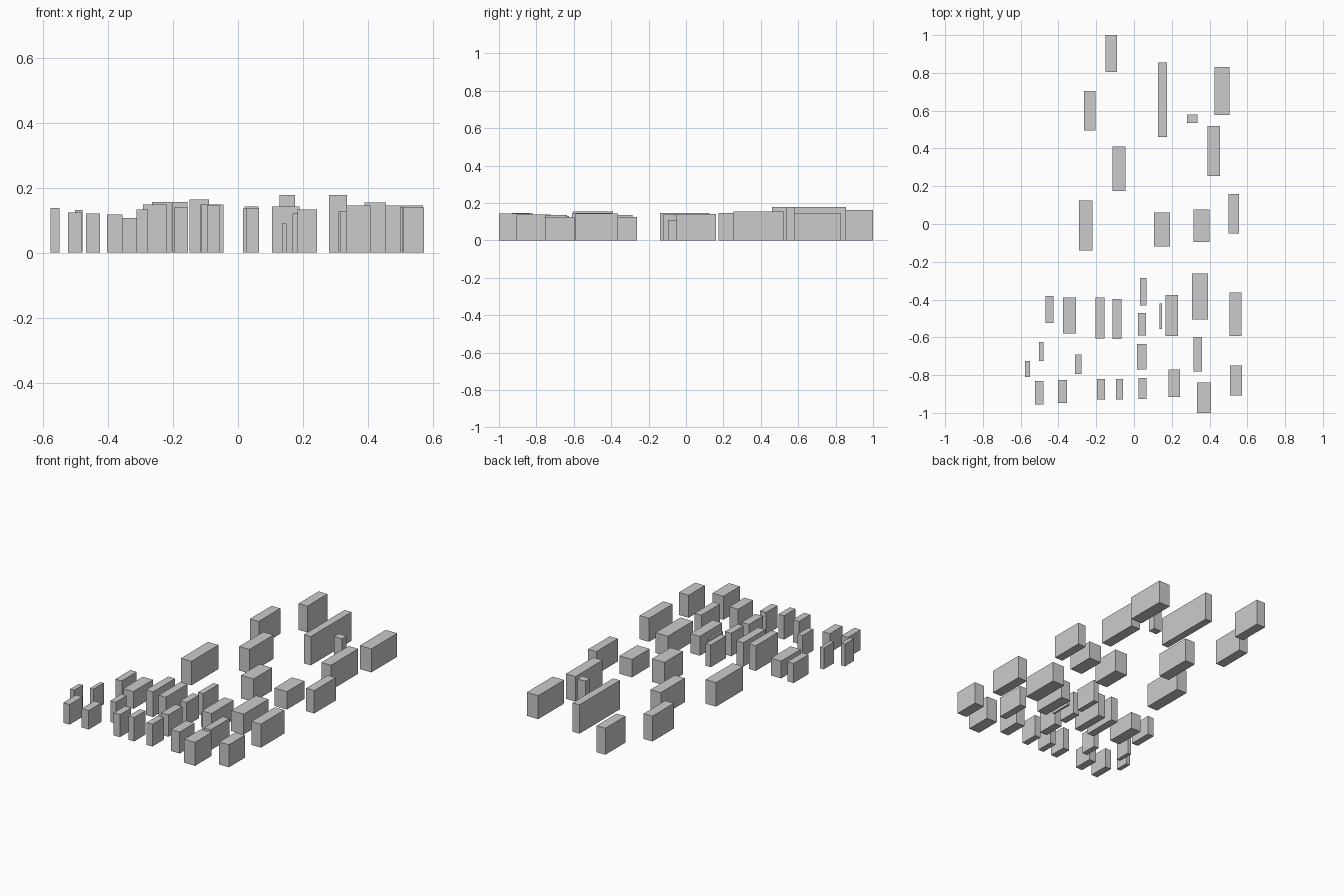
import bpy, bmesh
from mathutils import Matrix, Vector


def block(name, x0, x1, y0, y1, h):
    """Upright box standing on z = 0."""
    bm = bmesh.new()
    place = Matrix.Translation(((x0 + x1) / 2, (y0 + y1) / 2, h / 2))
    size = Matrix.Diagonal((x1 - x0, y1 - y0, h, 1))
    bmesh.ops.create_cube(bm, size=1, matrix=place @ size)
    mesh = bpy.data.meshes.new(name)
    bm.to_mesh(mesh)
    bm.free()
    bpy.context.collection.objects.link(bpy.data.objects.new(name, mesh))


# Footprints per group: x range, y range, height
# Large, widely spaced blocks at the back
back = [
    (-0.15, -0.09, 0.805, 1.00, 0.163),
    (-0.265, -0.205, 0.495, 0.705, 0.156),
    (-0.115, -0.045, 0.175, 0.41, 0.148),
    (0.128, 0.175, 0.46, 0.855, 0.178),
    (0.28, 0.335, 0.535, 0.58, 0.178),
    (0.427, 0.505, 0.577, 0.83, 0.145),
    (0.39, 0.455, 0.255, 0.52, 0.154),
    (-0.292, -0.22, -0.14, 0.125, 0.148),
    (0.105, 0.19, -0.12, 0.06, 0.142),
    (0.315, 0.40, -0.095, 0.077, 0.11),
    (0.50, 0.555, -0.05, 0.16, 0.141),
]

# Middle row of blocks
middle = [
    (-0.468, -0.425, -0.525, -0.38, 0.12),
    (-0.376, -0.307, -0.58, -0.39, 0.107),
    (-0.203, -0.156, -0.605, -0.39, 0.155),
    (-0.114, -0.065, -0.61, -0.397, 0.148),
    (0.031, 0.065, -0.432, -0.285, 0.137),
    (0.02, 0.063, -0.59, -0.47, 0.142),
    (0.136, 0.149, -0.555, -0.42, 0.09),
    (0.168, 0.233, -0.592, -0.375, 0.12),
    (0.307, 0.392, -0.505, -0.263, 0.126),
    (0.506, 0.57, -0.592, -0.363, 0.145),
]

# Small, dense blocks at the front
front = [
    (-0.502, -0.478, -0.725, -0.625, 0.131),
    (-0.577, -0.55, -0.81, -0.725, 0.138),
    (-0.312, -0.277, -0.795, -0.69, 0.132),
    (0.015, 0.065, -0.77, -0.635, 0.135),
    (0.314, 0.36, -0.78, -0.597, 0.126),
    (-0.523, -0.48, -0.955, -0.83, 0.124),
    (-0.403, -0.355, -0.947, -0.825, 0.117),
    (-0.197, -0.154, -0.93, -0.82, 0.139),
    (-0.095, -0.057, -0.93, -0.82, 0.147),
    (0.025, 0.065, -0.927, -0.815, 0.137),
    (0.183, 0.243, -0.915, -0.77, 0.132),
    (0.333, 0.407, -1.00, -0.84, 0.145),
    (0.507, 0.573, -0.907, -0.75, 0.139),
]

for group, boxes in (("back", back), ("middle", middle), ("front", front)):
    for i, b in enumerate(boxes, 1):
        block(f"{group}_block_{i:02d}", *b)
